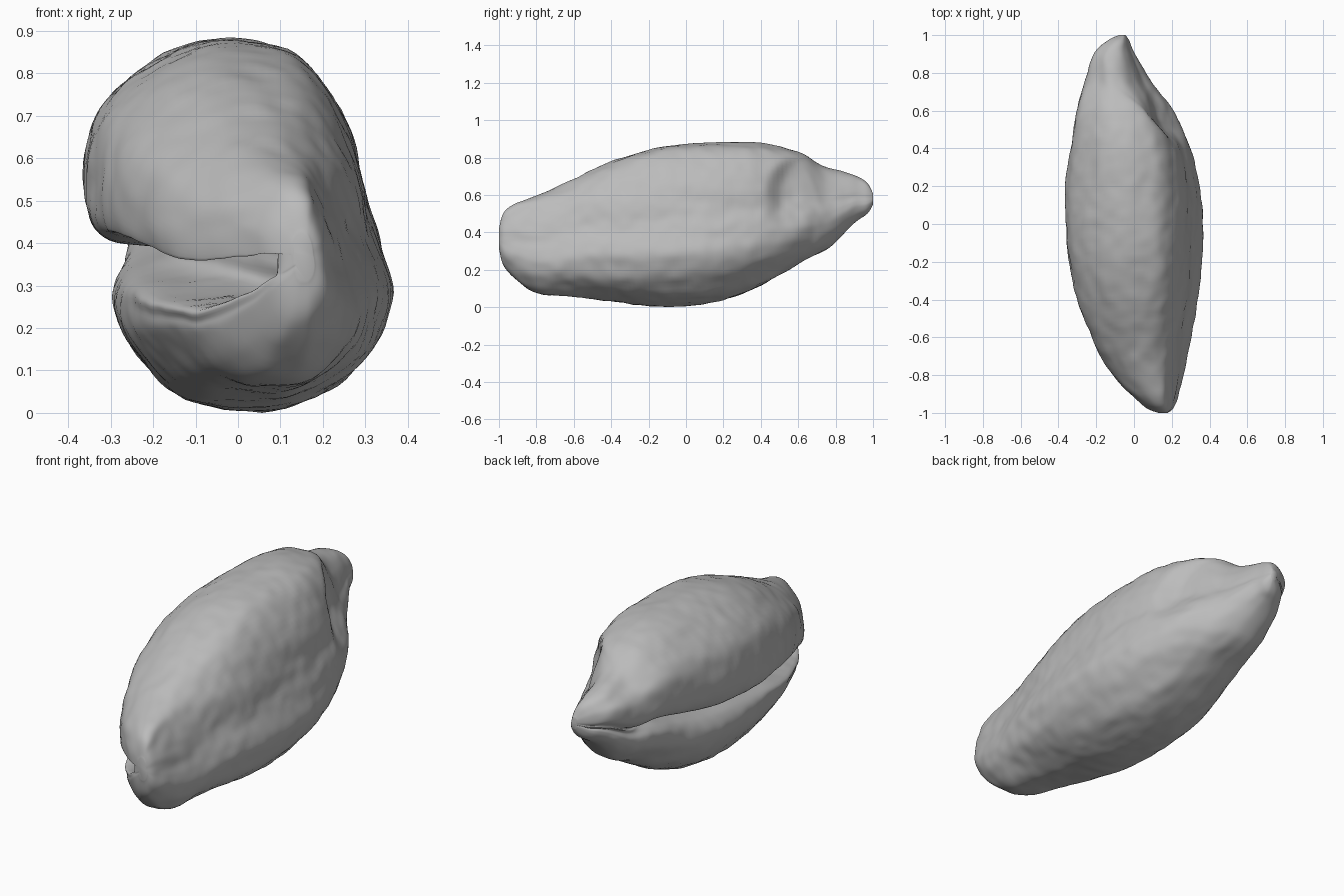
import bpy, bmesh
from mathutils import Vector, noise

cube = bpy.data.objects.get("Cube")
if cube:
    bpy.data.objects.remove(cube)

# Stations along the shell: y, bottom, top, -x edge, +x edge
STATIONS = [
    (-1, .31, .42, .13, .18), (-.96, .2, .52, .05, .215), (-.8, .08, .595, -.11, .26),
    (-.6, .06, .68, -.22, .3), (-.4, .035, .775, -.295, .335), (-.2, .01, .84, -.34, .355),
    (0, .015, .87, -.36, .36), (.2, .045, .88, -.36, .345), (.4, .12, .875, -.335, .3),
    (.6, .235, .83, -.3, .22), (.75, .31, .745, -.26, .1), (.9, .45, .7, -.21, .005),
    (.97, .5, .66, -.14, -.025), (1, .55, .61, -.08, -.045)]

# Cross-section in a unit box, from the upper lip over the crown to the lower lip
OUTLINE = [
    (-.99, .08), (-1, .35), (-.9, .62), (-.64, .82), (-.3, .97), (.1, 1), (.43, .9),
    (.65, .65), (.79, .35), (.85, .1), (.96, -.15), (1, -.4), (.88, -.67), (.6, -.9),
    (.3, -1), (-.18, -1), (-.52, -.85), (-.76, -.6)]


def smoothstep(a, b, t):
    t = min(max((t - a) / (b - a), 0), 1)
    return t * t * (3 - 2 * t)


def mix(a, b, t):
    return a + (b - a) * t


def catmull(a, b, c, d, t):
    return (b * 2 + (c - a) * t + (a * 2 - b * 5 + c * 4 - d) * t * t
            + (b * 3 - a - c * 3 + d) * t ** 3) / 2


def resample(points, steps, closed):
    n = len(points)
    pick = (lambda i: points[i % n]) if closed else (lambda i: points[min(max(i, 0), n - 1)])
    out = [catmull(*(pick(i + k) for k in (-1, 0, 1, 2)), s / steps)
           for i in range(n if closed else n - 1) for s in range(steps)]
    return out if closed else out + [points[-1]]


def section(y):
    """Outline with the aperture, wide at the front and a thin slit under the lip behind."""
    flare = 1 - smoothstep(-.85, 0, y)
    depth = smoothstep(-1, -.9, y) * (1 - smoothstep(.5, .95, y))
    floor = mix(-.85, mix(-.55, .35, flare), depth)
    top, bottom = mix(-.12, .16, flare), mix(-.2, -.28, flare)
    tail = [(-.8, bottom - .2), (mix(-.72, -.76, flare), bottom - .07), (floor, bottom),
            (floor + .08 * depth, (top + bottom) / 2), (floor, top), (-.85, top + .04)]
    return resample([Vector(p) for p in OUTLINE + tail], 6, True)


def weather(p):
    """Worn step beside the spire, long folds and small surface bumps."""
    if p.z > .3:
        edge = .41 + 4 * max(p.z - .64, 0) ** 2 + .9 * max(.1 - p.x, 0)
        step = smoothstep(0, .12, p.y - edge) * (1 - smoothstep(.14, .42, p.y - edge))
        side = smoothstep(-.2, .05, p.x)
        p.x -= .07 * step * side * 2.718 ** -(((p.z - .63) / .17) ** 2)
    folds = noise.noise(Vector((p.x * 9, p.y * 3, p.z * 9)))
    bumps = noise.noise(p * 16)
    middle = Vector((0, p.y, .45))
    return p + (p - middle).normalized() * (.009 * folds + .005 * bumps)


# Loft the body
bm = bmesh.new()
rings = []
for y, low, high, left, right in resample([Vector(s) for s in STATIONS], 9, False):
    ring = []
    for u, v in section(y):
        x = (left + right) / 2 + u * (right - left) / 2
        z = (low + high) / 2 + v * (high - low) / 2
        ring.append(bm.verts.new(weather(Vector((x, y, z)))))
    rings.append(ring)
for a, b in zip(rings, rings[1:]):
    for i in range(len(a)):
        j = (i + 1) % len(a)
        bm.faces.new((a[i], a[j], b[j], b[i]))
bm.faces.new(rings[0])
bm.faces.new(rings[-1])
bmesh.ops.recalc_face_normals(bm, faces=bm.faces)
lowest = min(v.co.z for v in bm.verts)
bmesh.ops.translate(bm, vec=(0, 0, -lowest), verts=bm.verts)

mesh = bpy.data.meshes.new("shell_body")
bm.to_mesh(mesh)
bm.free()
shell = bpy.data.objects.new("shell_body", mesh)
bpy.context.collection.objects.link(shell)

# Plain grey
grey = bpy.data.materials.new("stone_grey")
grey.use_nodes = True
grey.diffuse_color = (.5, .5, .5, 1)
grey.node_tree.nodes["Principled BSDF"].inputs["Base Color"].default_value = (.5, .5, .5, 1)
mesh.materials.append(grey)

bpy.context.view_layer.objects.active = shell
shell.select_set(True)
bpy.ops.object.shade_smooth_by_angle(angle=1.2)
